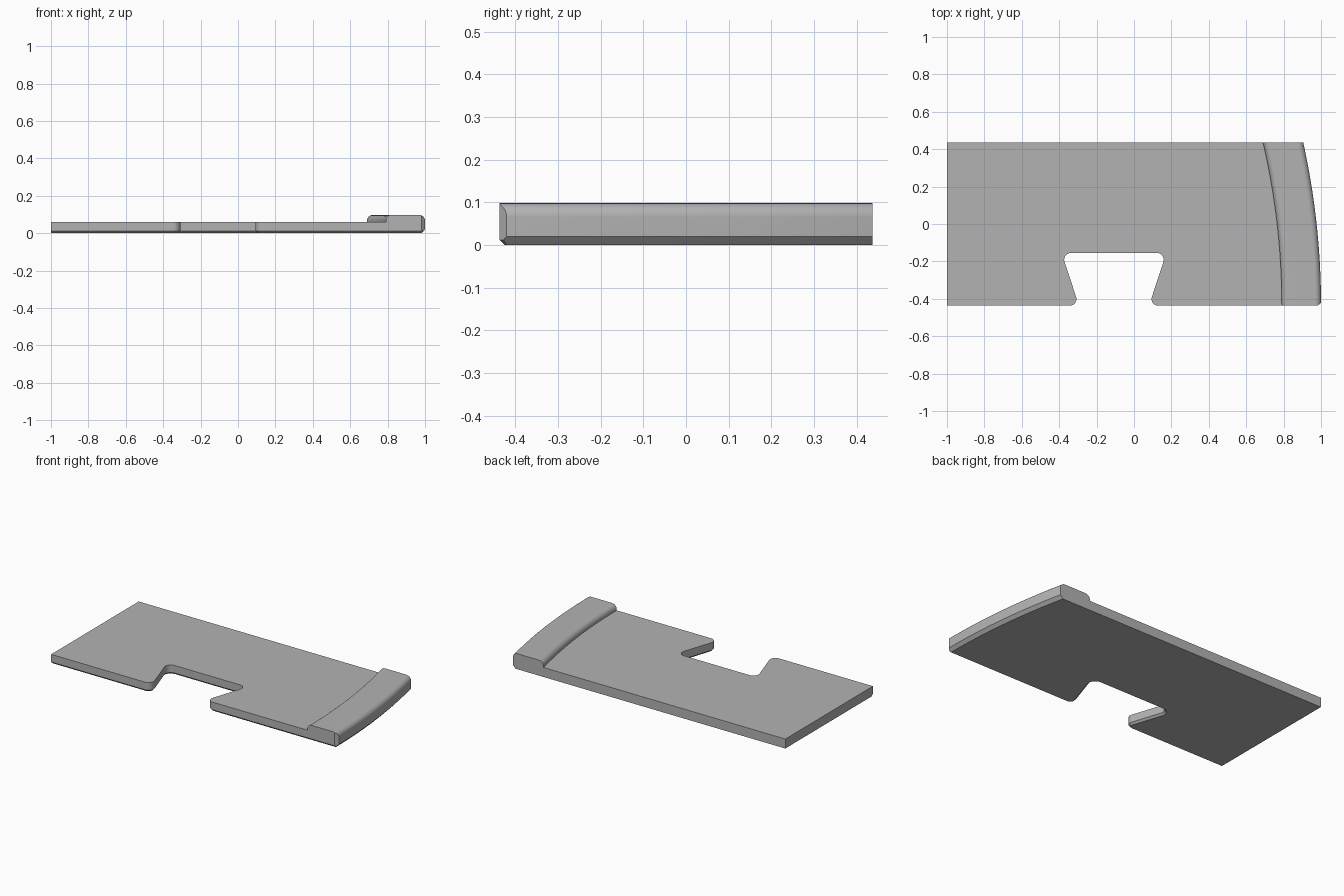
import bpy, math
from mathutils import Vector

cube = bpy.data.objects.get("Cube")
if cube:
    bpy.data.objects.remove(cube, do_unlink=True)

BACK, FRONT = 0.437, -0.437
PLATE_TOP, RIM_TOP = 0.06, 0.098
RADIUS = 4.05            # plan radius of the curved outer edge
RIM_WIDTH, ROUND = 0.21, 0.032
CHAMFER = 0.012

grey = bpy.data.materials.new("mid_grey")
grey.use_nodes = True
colour = (0.45, 0.45, 0.45, 1)
grey.diffuse_color = colour
grey.node_tree.nodes["Principled BSDF"].inputs["Base Color"].default_value = colour


def loft(name, rings):
    """Closed solid through rings holding equal numbers of points."""
    n = len(rings[0])
    verts = [p for ring in rings for p in ring]
    faces = [(k * n + i, k * n + (i + 1) % n, (k + 1) * n + (i + 1) % n, (k + 1) * n + i)
             for k in range(len(rings) - 1) for i in range(n)]
    faces += [tuple(reversed(range(n))), tuple(range(len(verts) - n, len(verts)))]
    mesh = bpy.data.meshes.new(name)
    mesh.from_pydata(verts, [], faces)
    obj = bpy.data.objects.new(name, mesh)
    bpy.context.collection.objects.link(obj)
    bpy.context.view_layer.objects.active = obj
    bpy.ops.object.select_all(action="DESELECT")
    obj.select_set(True)
    bpy.ops.object.mode_set(mode="EDIT")
    bpy.ops.mesh.select_all(action="SELECT")
    bpy.ops.mesh.normals_make_consistent(inside=False)
    bpy.ops.object.mode_set(mode="OBJECT")
    return obj


def fillet(before, corner, after, r, steps=8):
    """Points of an arc rounding one corner."""
    p = Vector(corner)
    a, b = (Vector(before) - p).normalized(), (Vector(after) - p).normalized()
    half = a.angle(b) / 2
    centre = p + (a + b).normalized() * r / math.sin(half)
    t = r / math.tan(half)
    s, e = p + a * t - centre, p + b * t - centre
    return [centre + s.lerp(e, i / steps).normalized() * r for i in range(steps + 1)]


def offset(points, d):
    """Mitred offset of a closed outline to the left of its direction."""
    out = []
    for i, p in enumerate(points):
        u = (p - points[i - 1]).normalized()
        v = (points[(i + 1) % len(points)] - p).normalized()
        n, m = Vector((-u.y, u.x)), Vector((-v.y, v.x))
        out.append(p + (n + m) * d / (1 + n.dot(m)))
    return out


# Plate and raised rim: cross-section as (distance in from curved edge, height)
quarter = [math.radians(15 * i) for i in range(7)]
section = [(0.018, 0), (0, 0.02)]
section += [(ROUND * (1 - math.cos(a)), RIM_TOP - ROUND * (1 - math.sin(a))) for a in quarter]
section += [(RIM_WIDTH - ROUND * (1 - math.sin(a)), RIM_TOP - ROUND * (1 - math.cos(a)))
            for a in quarter]
section += [(RIM_WIDTH, PLATE_TOP)]

rings = []
STATIONS = 28
for k in range(STATIONS + 1):
    y = FRONT - 0.03 + (BACK - FRONT + 0.03) * k / STATIONS
    ring = [(1 - RADIUS + math.sqrt((RADIUS - d) ** 2 - (y - FRONT) ** 2), y, z)
            for d, z in section]
    rings.append(ring + [(-1, y, PLATE_TOP), (-1, y, 0)])
plate = loft("plate_with_rim", rings)
plate.data.materials.append(grey)

# Front trim cutter: straight edge, flared notch, clipped corner
MID, MOUTH, INNER, NOTCH_Y, R = -0.107, 0.187, 0.28, -0.155, 0.036
half = [(MID - 0.5, FRONT), (MID - MOUTH, FRONT), (MID - INNER, NOTCH_Y), (MID, NOTCH_Y)]
left = fillet(*half[:3], R) + fillet(*half[1:], R)
right = [Vector((2 * MID - p.x, p.y)) for p in reversed(left)]
outline = [Vector((-1.2, -0.6)), Vector((-1.2, FRONT))] + left + right
outline += [Vector((0.982, FRONT)), Vector((1.102, FRONT + 0.11)), Vector((1.102, -0.6))]

# The cutter widens downward to leave a chamfer on the lower edge
layers = [(-0.003, CHAMFER + 0.003), (CHAMFER, 0), (0.2, 0)]
cutter = loft("front_trim_cutter", [[(p.x, p.y, z) for p in offset(outline, d)]
                                    for z, d in layers])
cutter.hide_render = True

# Cut, then shade
bpy.ops.object.select_all(action="DESELECT")
plate.select_set(True)
bpy.context.view_layer.objects.active = plate
cut = plate.modifiers.new("front_trim", "BOOLEAN")
cut.operation = "DIFFERENCE"
cut.solver = "EXACT"
cut.object = cutter
bpy.ops.object.modifier_apply(modifier=cut.name)
bpy.data.objects.remove(cutter, do_unlink=True)
bpy.ops.object.shade_smooth_by_angle(angle=math.radians(30))
weighted = plate.modifiers.new("weighted_normals", "WEIGHTED_NORMAL")
weighted.keep_sharp = True
